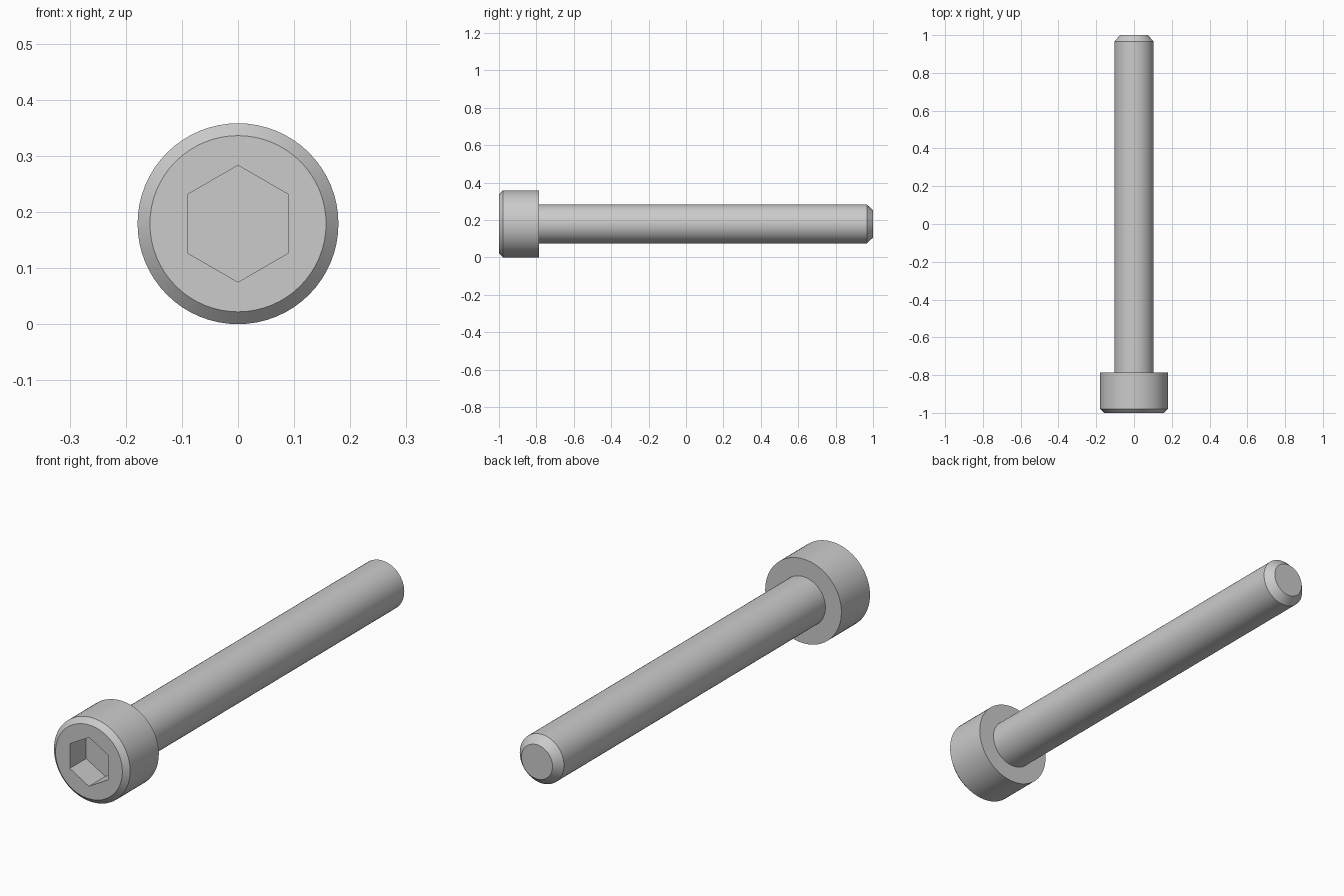
import bpy, bmesh, math

if "Cube" in bpy.data.objects:
    bpy.data.objects.remove(bpy.data.objects["Cube"])

SEGMENTS = 64
AXIS_Z = 0.179  # height of the screw's long axis


def lathe(name, profile):
    """Closed solid of revolution about the y axis from (radius, y) points."""
    bm = bmesh.new()
    rings = []
    for r, y in profile:
        ring = []
        for i in range(SEGMENTS):
            a = 2 * math.pi * i / SEGMENTS
            ring.append(bm.verts.new((r * math.cos(a), y, AXIS_Z + r * math.sin(a))))
        rings.append(ring)
    for a, b in zip(rings, rings[1:]):
        for i in range(SEGMENTS):
            j = (i + 1) % SEGMENTS
            bm.faces.new((a[i], a[j], b[j], b[i]))
    bm.faces.new(rings[0])
    bm.faces.new(rings[-1])
    bmesh.ops.recalc_face_normals(bm, faces=bm.faces)
    mesh = bpy.data.meshes.new(name)
    bm.to_mesh(mesh)
    bm.free()
    obj = bpy.data.objects.new(name, mesh)
    bpy.context.collection.objects.link(obj)
    return obj


# Chamfered head and shaft as one turned body
screw = lathe("socket_head_screw", [
    (0.157, -1.0), (0.179, -0.979), (0.179, -0.787),
    (0.104, -0.787), (0.104, 0.967), (0.073, 1.0),
])

# Hexagonal key socket, points up and down
depth = 0.11
bpy.ops.mesh.primitive_cylinder_add(
    vertices=6, radius=0.104, depth=2 * depth,
    location=(0, -1.0, AXIS_Z), rotation=(math.pi / 2, 0, 0))
cutter = bpy.context.object
cutter.name = "hex_socket_cutter"
cutter.hide_render = True

cut = screw.modifiers.new("hex_socket", 'BOOLEAN')
cut.operation = 'DIFFERENCE'
cut.solver = 'EXACT'
cut.object = cutter

bpy.ops.object.select_all(action='DESELECT')
screw.select_set(True)
bpy.context.view_layer.objects.active = screw
bpy.ops.object.modifier_apply(modifier=cut.name)
bpy.data.objects.remove(cutter)

# Smooth round walls, crisp chamfers and socket
bpy.ops.object.shade_smooth_by_angle(angle=math.radians(30))
